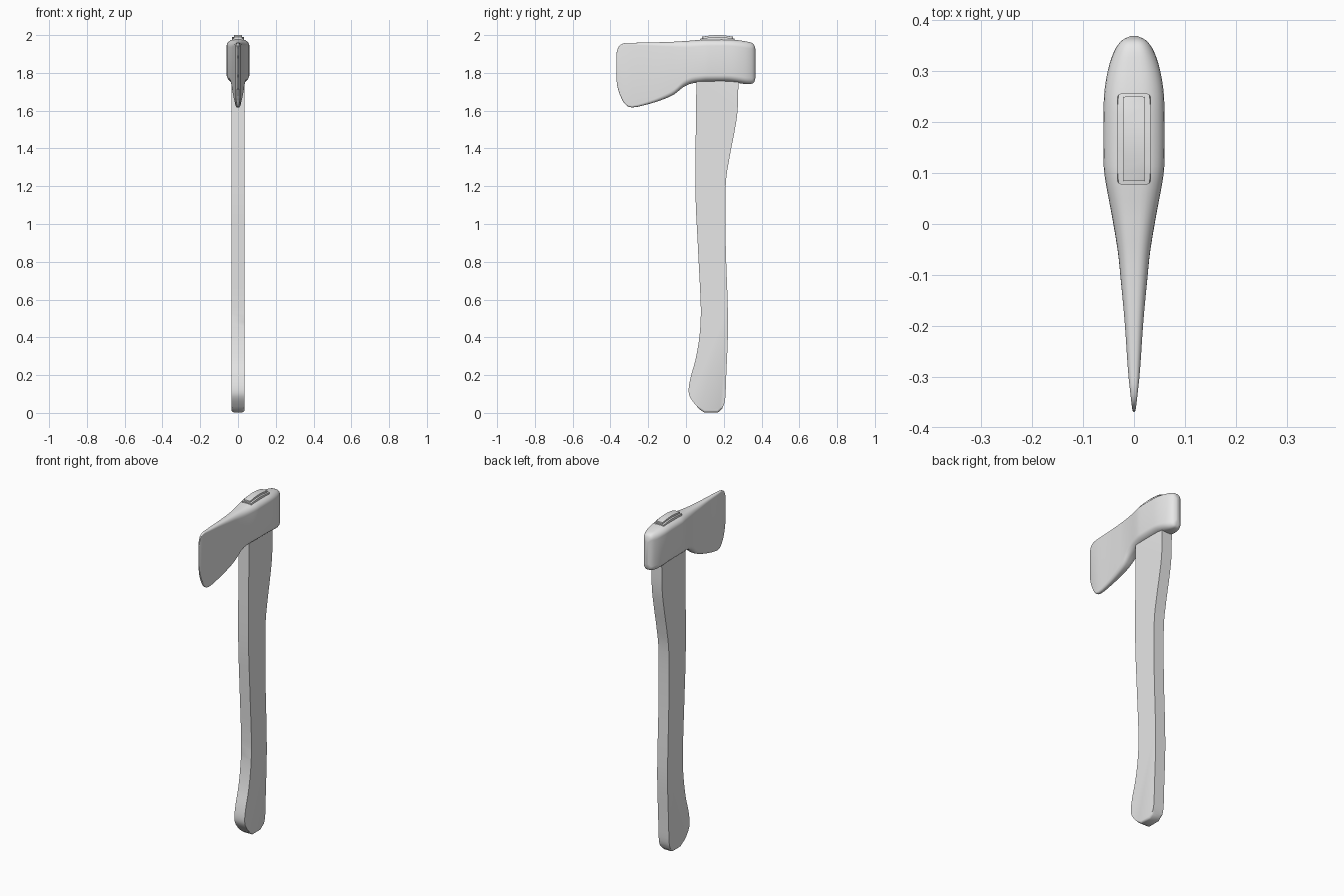
import bpy, bmesh, math
from mathutils import Vector

cube = bpy.data.objects.get("Cube")
if cube:
    bpy.data.objects.remove(cube, do_unlink=True)

grey = bpy.data.materials.new("plain grey")
grey.use_nodes = True
GREY = (0.8, 0.8, 0.8, 1)
grey.diffuse_color = GREY
grey.node_tree.nodes["Principled BSDF"].inputs["Base Color"].default_value = GREY


def finish(name, bm, angle=40):
    bmesh.ops.recalc_face_normals(bm, faces=bm.faces)
    mesh = bpy.data.meshes.new(name)
    bm.to_mesh(mesh)
    bm.free()
    mesh.materials.append(grey)
    ob = bpy.data.objects.new(name, mesh)
    bpy.context.collection.objects.link(ob)
    bpy.ops.object.select_all(action='DESELECT')
    ob.select_set(True)
    bpy.context.view_layer.objects.active = ob
    bpy.ops.object.shade_smooth_by_angle(angle=math.radians(angle))
    return ob


def spline(points, steps):
    """Smooth curve through the points."""
    pts = [Vector(p) for p in points]
    pts = [2 * pts[0] - pts[1]] + pts + [2 * pts[-1] - pts[-2]]
    out = []
    for a, b, c, d in zip(pts, pts[1:], pts[2:], pts[3:]):
        for i in range(steps):
            t = i / steps
            out.append(0.5 * (2 * b + (c - a) * t + (2 * a - 5 * b + 4 * c - d) * t * t
                              + (3 * b - a - 3 * c + d) * t ** 3))
    return out + [pts[-2]]


def slab(name, outline, half, bevel, segments):
    """Side outline (y, z) extruded across x, with rounded rims."""
    bm = bmesh.new()
    rings = [[bm.verts.new((x, p[0], p[1])) for p in outline] for x in (-half, half)]
    caps = [bm.faces.new(r) for r in rings]
    n = len(outline)
    for i in range(n):
        j = (i + 1) % n
        bm.faces.new((rings[0][i], rings[0][j], rings[1][j], rings[1][i]))
    rims = {e for f in caps for e in f.edges}
    bmesh.ops.bevel(bm, geom=list(rims), offset=bevel, segments=segments,
                    profile=0.5, affect='EDGES')
    return finish(name, bm)


# Handle: belly edge going down, then back edge going up
front_edge = [(.055, 1.9), (.055, 1.75), (.05, 1.2), (.062, .9), (.077, .6), (.077, .48),
              (.068, .38), (.05, .28), (.025, .19), (.014, .12), (.026, .075), (.07, .02)]
back_edge = [(.19, .02), (.207, .07), (.213, .2), (.222, .42), (.22, .6), (.21, .9),
             (.21, 1.2), (.23, 1.35), (.255, 1.48), (.273, 1.6), (.277, 1.75), (.277, 1.9)]
foot = [Vector((.095, 0.003)), Vector((.17, 0.003))]
slab("handle", spline(front_edge, 4) + foot + spline(back_edge, 4), .034, .011, 3)

# Head: rounded sections lofted from cutting edge to poll: y, top, bottom, half width
stations = [(-.369, 1.87, 1.80, .001), (-.366, 1.915, 1.745, .003), (-.352, 1.945, 1.69, .005),
            (-.325, 1.957, 1.638, .008), (-.285, 1.959, 1.617, .012), (-.19, 1.961, 1.637, .0185),
            (-.11, 1.963, 1.664, .026), (-.06, 1.965, 1.688, .031), (-.015, 1.968, 1.724, .038),
            (.03, 1.971, 1.744, .046), (.09, 1.977, 1.751, .057), (.13, 1.978, 1.752, .06),
            (.22, 1.978, 1.752, .06), (.27, 1.974, 1.747, .057), (.315, 1.967, 1.741, .048),
            (.345, 1.96, 1.742, .036), (.361, 1.947, 1.752, .023), (.369, 1.92, 1.78, .007)]
CORNER = 6
bm = bmesh.new()
rings = []
for y, top, bottom, w in spline(stations, 3):
    w = max(w, .001)
    rx, rz = w * .75, min(w * .9, .035)
    corners = ((1, top - rz, 0), (-1, top - rz, 90), (-1, bottom + rz, 180), (1, bottom + rz, 270))
    ring = []
    for side, cz, start in corners:
        for k in range(CORNER + 1):
            a = math.radians(start + 90 * k / CORNER)
            ring.append(bm.verts.new((side * (w - rx) + rx * math.cos(a), y, cz + rz * math.sin(a))))
    rings.append(ring)
for r, s in zip(rings, rings[1:]):
    for i in range(len(r)):
        j = (i + 1) % len(r)
        bm.faces.new((r[i], r[j], s[j], s[i]))
bm.faces.new(rings[0])
bm.faces.new(rings[-1])
finish("axe_head", bm, 60)


def crown(y0, y1, base, low, rise):
    """Block outline with a gently arched top."""
    arch = [Vector((y0 + (y1 - y0) * t / 8, low + rise * math.sin(math.pi * t / 8)))
            for t in range(9)]
    return [Vector((y1, base)), Vector((y0, base))] + arch


# Handle end showing through the eye, and the wedge driven into it
slab("handle_tip", crown(.078, .256, 1.9, 1.982, .007), .032, .006, 2)
slab("wedge", crown(.084, .25, 1.95, 1.991, .009), .021, .003, 2)
